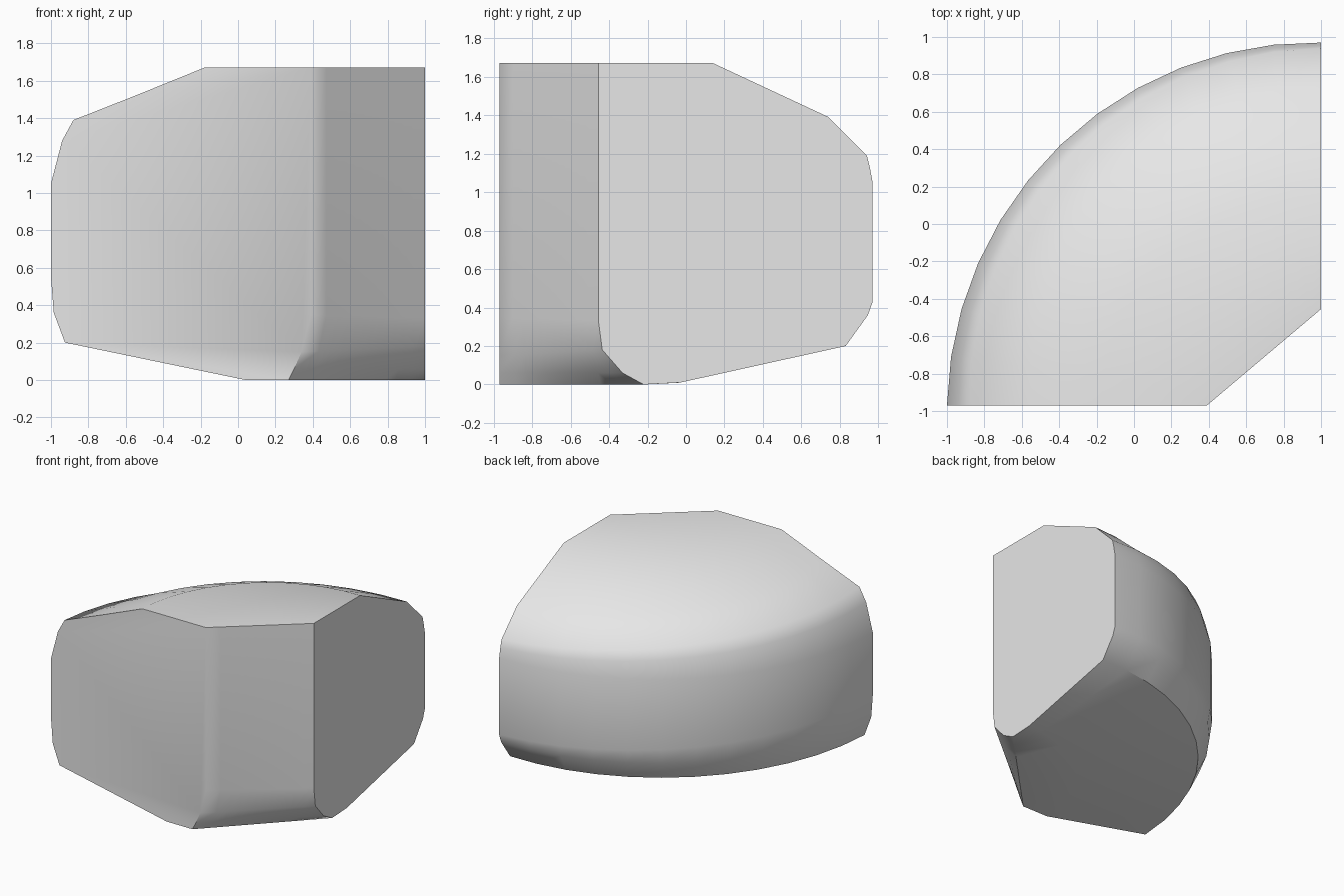
import bpy, bmesh
from math import sin, cos, pi

cube = bpy.data.objects.get("Cube")
if cube:
    bpy.data.objects.remove(cube, do_unlink=True)

AXIS_X, AXIS_Y = 1.0, -0.97
SEGMENTS = 12

# Cross-section: radius and height at the front end, then at the side end
outer = [
    (1.18, 1.67, 1.11, 1.67), (1.55, 1.52, 1.71, 1.39),
    (1.88, 1.39, 1.91, 1.19), (1.94, 1.28, 1.925, 1.13),
    (2.0, 1.05, 1.94, 1.05), (2.0, 0.55, 1.94, 0.43),
    (1.985, 0.36, 1.915, 0.36), (1.925, 0.2, 1.8, 0.2),
    (0.96, 0.0, 0.94, 0.01),
]
inner = [
    (0.73, 0.0, 0.75, 0.0), (0.70, 0.06, 0.64, 0.06),
    (0.66, 0.15, 0.535, 0.18), (0.61, 0.35, 0.515, 0.33),
    (0.61, 1.67, 0.515, 1.67),
]


def ring_point(row, t, straight):
    """Point at fraction t of the quarter turn, on an arc or a straight chord."""
    r0, z0, r1, z1 = row
    angle = t * pi / 2
    if straight:
        r = 1 / (cos(angle) / r0 + sin(angle) / r1)
        t = r * sin(angle) / r1
    else:
        r = r0 + (r1 - r0) * t
    return (AXIS_X - r * cos(angle), AXIS_Y + r * sin(angle), z0 + (z1 - z0) * t)


# Sweep the section through a quarter turn
bm = bmesh.new()
rings = []
for i in range(SEGMENTS + 1):
    t = i / SEGMENTS
    points = [ring_point(row, t, False) for row in outer]
    points += [ring_point(row, t, True) for row in inner]
    rings.append([bm.verts.new(p) for p in points])

for a, b in zip(rings, rings[1:]):
    for j in range(len(a)):
        k = (j + 1) % len(a)
        bm.faces.new((a[j], a[k], b[k], b[j]))

# Flat end faces
bm.faces.new(rings[0])
bm.faces.new(rings[-1])
bmesh.ops.recalc_face_normals(bm, faces=bm.faces)

mesh = bpy.data.meshes.new("rounded_corner_block")
bm.to_mesh(mesh)
bm.free()
block = bpy.data.objects.new("rounded_corner_block", mesh)
bpy.context.collection.objects.link(block)

# Plain grey surface
grey = bpy.data.materials.new("light_grey")
grey.use_nodes = True
color = (0.8, 0.8, 0.8, 1)
grey.diffuse_color = color
grey.node_tree.nodes["Principled BSDF"].inputs["Base Color"].default_value = color
mesh.materials.append(grey)

# Soft curved shell with crisp end faces
bpy.ops.object.select_all(action='DESELECT')
block.select_set(True)
bpy.context.view_layer.objects.active = block
bpy.ops.object.shade_smooth_by_angle(angle=0.75)
